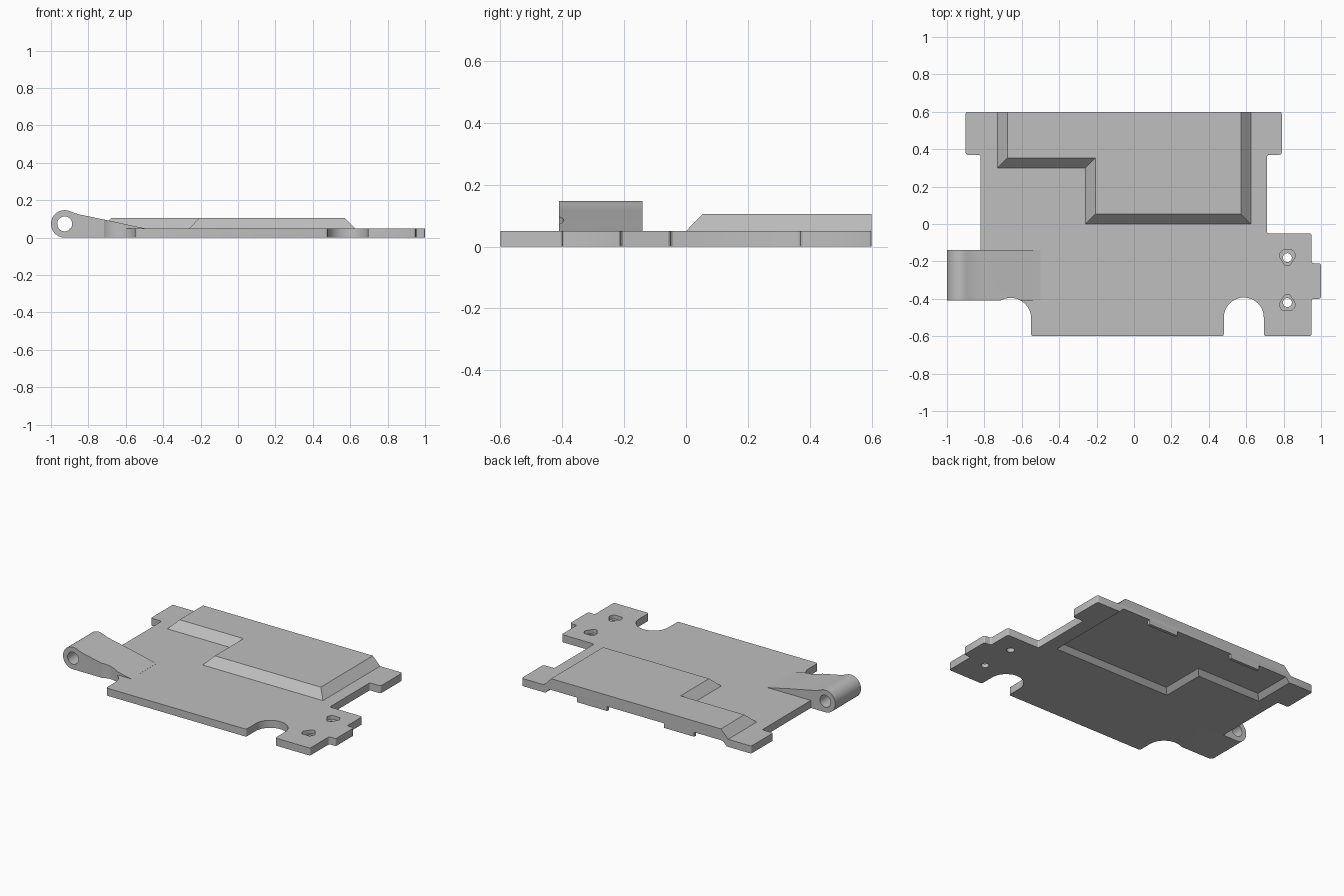
import bpy, bmesh, math
from mathutils import Vector

if "Cube" in bpy.data.objects:
    bpy.data.objects.remove(bpy.data.objects["Cube"], do_unlink=True)

GREY = (0.52, 0.52, 0.52, 1)
metal = bpy.data.materials.new("plain grey")
metal.use_nodes = True
metal.diffuse_color = GREY
metal.node_tree.nodes["Principled BSDF"].inputs["Base Color"].default_value = GREY

T = 0.05          # plate thickness
TOP = 0.105       # top of the raised deck


def loft(name, lower, upper, fillet=0):
    """Solid between two matching loops of 3D points."""
    bm = bmesh.new()
    a = [bm.verts.new(p) for p in lower]
    b = [bm.verts.new(p) for p in upper]
    bm.faces.new(a)
    bm.faces.new(b)
    n = len(a)
    sides = []
    for i in range(n):
        j = (i + 1) % n
        bm.faces.new((a[i], a[j], b[j], b[i]))
    bmesh.ops.recalc_face_normals(bm, faces=bm.faces)
    if fillet:
        sides = [e for v, w in zip(a, b) for e in v.link_edges
                 if e.other_vert(v) is w and e.calc_face_angle(0) > 1]
        bmesh.ops.bevel(bm, geom=sides, offset=fillet, segments=3,
                        profile=0.5, affect='EDGES')
    mesh = bpy.data.meshes.new(name)
    bm.to_mesh(mesh)
    bm.free()
    mesh.materials.append(metal)
    obj = bpy.data.objects.new(name, mesh)
    bpy.context.collection.objects.link(obj)
    return obj


def prism(name, pts, z0, z1, fillet=0):
    return loft(name, [(x, y, z0) for x, y in pts],
                [(x, y, z1) for x, y in pts], fillet)


def arc(cx, cy, r, start, end, n=20):
    return [(cx + r * math.cos(math.radians(start + (end - start) * i / n)),
             cy + r * math.sin(math.radians(start + (end - start) * i / n)))
            for i in range(n + 1)]


def select(obj):
    bpy.ops.object.select_all(action='DESELECT')
    obj.select_set(True)
    bpy.context.view_layer.objects.active = obj


def cut(obj, cutter):
    cutter.hide_render = True
    mod = obj.modifiers.new("cut", 'BOOLEAN')
    mod.operation = 'DIFFERENCE'
    mod.solver = 'EXACT'
    mod.object = cutter
    select(obj)
    bpy.ops.object.modifier_apply(modifier=mod.name)
    bpy.data.objects.remove(cutter, do_unlink=True)


def smooth(obj):
    select(obj)
    bpy.ops.object.shade_smooth_by_angle(angle=math.radians(25))


# Base plate outline, anticlockwise, with its two round bays
outline = [(-0.55, -0.6), (0.48, -0.6)]
outline += arc(0.587, -0.5, 0.107, 180, 0)
outline += [(0.694, -0.6), (0.95, -0.6), (0.95, -0.4), (1, -0.4), (1, -0.21),
            (0.95, -0.21), (0.95, -0.05), (0.71, -0.05), (0.71, 0.37),
            (0.79, 0.37), (0.79, 0.6), (-0.9, 0.6), (-0.9, 0.37),
            (-0.82, 0.37), (-0.82, -0.395)]
outline += arc(-0.66, -0.505, 0.11, 90, 0)
plate = prism("base_plate", outline, 0, T, fillet=0.012)


# Stepped footprint shared by the raised deck and the hollow under it
def footprint(z, inset, back):
    return [(0.625 - inset, back, z), (-0.73 + inset, back, z),
            (-0.73 + inset, 0.3 + inset, z), (-0.26 + inset, 0.3 + inset, z),
            (-0.26 + inset, inset, z), (0.625 - inset, inset, z)]


deck = loft("raised_deck", footprint(T, 0, 0.6), footprint(TOP, 0.053, 0.6))
cut(plate, loft("hollow_cutter", footprint(-0.01, 0, 0.7),
                footprint(0.03, 0.04, 0.7)))

# Screw holes with rounded triangular recesses, mirrored about their middle
for side in (1, -1):
    y = -0.3 + side * 0.12
    recess = [(0.82 + dx, y + side * dy) for dx, dy in
              ((-0.045, 0.01), (-0.03, 0.04), (0.03, 0.04),
               (0.045, 0.01), (0.012, -0.043), (-0.012, -0.043))]
    cut(plate, prism("recess_cutter", recess, 0.025, 0.1, fillet=0.008))
    cut(plate, prism("hole_cutter", arc(0.82, y, 0.024, 0, 345, 23), -0.1, 0.1))
smooth(plate)

# Two small tabs along the open rear edge of the hollow
for i, x in enumerate((-0.37, 0.27)):
    prism(("right_rear_tab", "left_rear_tab")[i],
          [(x - 0.11, 0.58), (x + 0.11, 0.58), (x + 0.11, 0.6), (x - 0.11, 0.6)],
          0, 0.035)

# Hinge arm: round barrel flowing down into the plate
R = 0.0735
profile = arc(-1 + R, R, R, 270, 68, 30)
profile += [(-0.87, 0.13), (-0.84, 0.122), (-0.8, 0.114), (-0.66, 0.085),
            (-0.58, 0.067), (-0.54, 0.058), (-0.5, 0.0505), (-0.5, 0.045),
            (-0.56, 0.03), (-0.56, 0)]
arm = loft("hinge_arm", [(x, -0.41, z) for x, z in profile],
           [(x, -0.14, z) for x, z in profile])
pin = arc(-1 + R, R, 0.04, 0, 348.75, 31)
cut(arm, loft("pin_cutter", [(x, -0.6, z) for x, z in pin],
              [(x, 0, z) for x, z in pin]))
cut(arm, prism("bay_cutter", arc(-0.66, -0.505, 0.11, 0, 354, 59), -0.1, T))
cut(arm, prism("upper_bay_cutter", arc(-0.66, -0.505, 0.11, 0, 354, 59), 0.04, 0.3))
smooth(arm)
